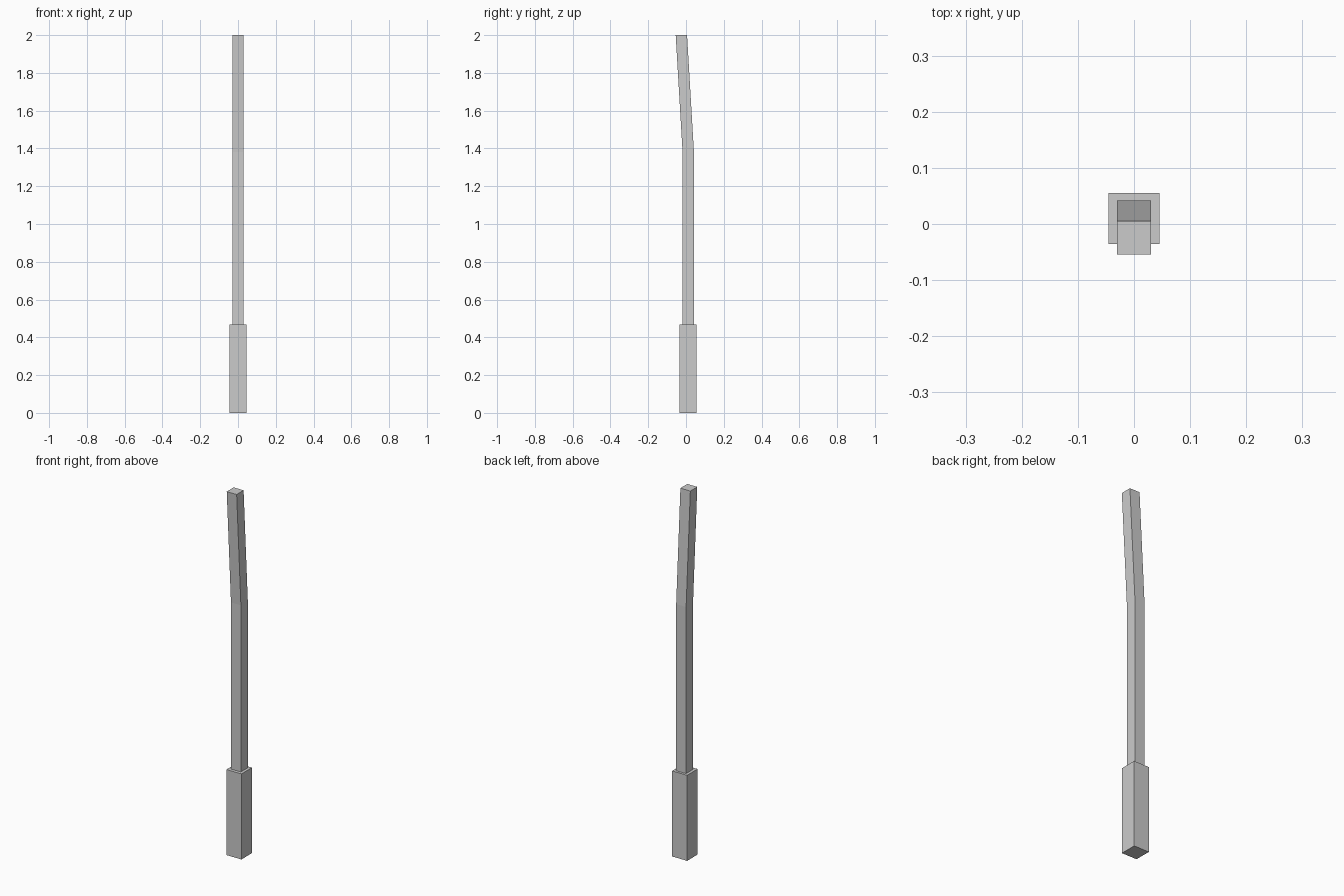
import bpy, bmesh

if "Cube" in bpy.data.objects:
    bpy.data.objects.remove(bpy.data.objects["Cube"])

# Square sections from the ground up: (half width, centre y, z)
SECTIONS = [
    (0.0455, 0.010, 0.0),     # foot
    (0.0455, 0.010, 0.468),   # sleeve top
    (0.030, 0.012, 0.468),    # shoulder step
    (0.030, 0.012, 1.38),     # bend
    (0.030, -0.0245, 2.0),    # leaning tip
]


def square_ring(bm, half, cy, z):
    corners = ((-1, -1), (1, -1), (1, 1), (-1, 1))
    return [bm.verts.new((sx * half, cy + sy * half, z)) for sx, sy in corners]


# Bent post with thicker base sleeve, lofted as one closed skin
bm = bmesh.new()
rings = [square_ring(bm, *s) for s in SECTIONS]
for low, high in zip(rings, rings[1:]):
    for i in range(4):
        j = (i + 1) % 4
        bm.faces.new((low[i], low[j], high[j], high[i]))
bm.faces.new(rings[0][::-1])
bm.faces.new(rings[-1])
bmesh.ops.recalc_face_normals(bm, faces=bm.faces)

mesh = bpy.data.meshes.new("bent_post")
bm.to_mesh(mesh)
bm.free()
post = bpy.data.objects.new("bent_post", mesh)
bpy.context.collection.objects.link(post)
